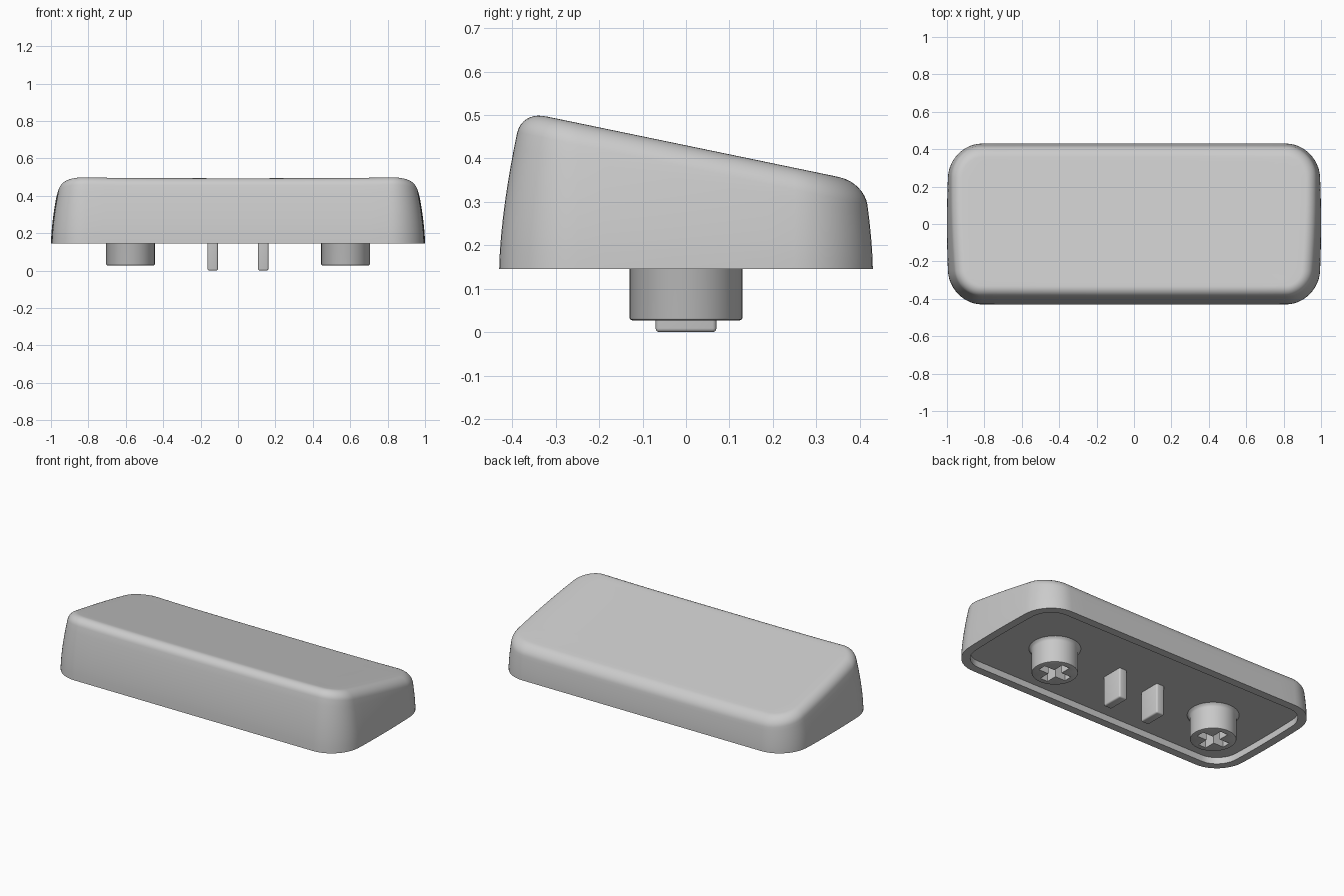
import bpy, bmesh, math

cube = bpy.data.objects.get("Cube")
if cube:
    bpy.data.objects.remove(cube)

BASE = 0.145          # height of the shell's lower rim
FLOOR = 0.185         # height of the recessed underside
HX, HY, CORNER = 1.0, 0.43, 0.18

grey = bpy.data.materials.new("light grey plastic")
grey.use_nodes = True
colour = (0.6, 0.6, 0.6, 1)
grey.diffuse_color = colour
grey.node_tree.nodes["Principled BSDF"].inputs["Base Color"].default_value = colour


def finish(name, bm, angle=40):
    bmesh.ops.recalc_face_normals(bm, faces=bm.faces)
    mesh = bpy.data.meshes.new(name)
    bm.to_mesh(mesh)
    bm.free()
    mesh.materials.append(grey)
    obj = bpy.data.objects.new(name, mesh)
    bpy.context.collection.objects.link(obj)
    bpy.ops.object.select_all(action='DESELECT')
    obj.select_set(True)
    bpy.context.view_layer.objects.active = obj
    bpy.ops.object.shade_smooth_by_angle(angle=math.radians(angle))
    return obj


def bridge(bm, a, b):
    n = len(a)
    for i in range(n):
        j = (i + 1) % n
        bm.faces.new((a[i], a[j], b[j], b[i]))


def outline(corner_steps=12, long_steps=16, short_steps=8):
    """Rounded rectangle as (x, y, normal x, normal y), short sides bowed."""
    pts = []
    for q, (sx, sy) in enumerate(((1, 1), (-1, 1), (-1, -1), (1, -1))):
        cx, cy = sx * (HX - CORNER), sy * (HY - CORNER)
        for k in range(corner_steps + 1):
            a = (q + k / corner_steps) * math.pi / 2
            c, s = math.cos(a), math.sin(a)
            pts.append((cx + CORNER * c, cy + CORNER * s, c, s))
        # straight run to the next corner
        steps = long_steps if q % 2 == 0 else short_steps
        x, y, c, s = pts[-1]
        for k in range(1, steps):
            f = 1 - 2 * k / steps
            pts.append((x * f, y, c, s) if q % 2 == 0 else (x, y * f, c, s))
    return [(x - 0.015 * math.copysign((y / HY) ** 2, x) * abs(x) ** 3, y, c, s)
            for x, y, c, s in pts]


def top_height(x, y):
    return 0.424 - 0.207 * y + 0.006 * min(abs(x) / 0.85, 1) ** 4


def taper(z):
    return 0.047 * max((z - BASE) / 0.34, 0) ** 1.6


LOOP = outline()


def wall_ring(bm, frac, inset=0, drop=0):
    """Ring at a fraction of the height up to `drop` below the sloping top."""
    ring = []
    for x, y, nx, ny in LOOP:
        px, py = x, y
        for _ in range(4):
            z = BASE + frac * (top_height(px, py) - drop - BASE)
            d = taper(z) + inset
            px, py = x - nx * d, y - ny * d
        ring.append(bm.verts.new((px, py, z)))
    return ring


# Shell: tapering wall, rounded upper edge, sloping dished top, recessed underside
bm = bmesh.new()
R = 0.05
rings = [wall_ring(bm, k / 8, 0, R) for k in range(9)]
for k in range(1, 9):
    a = k * math.pi / 16
    rings.append(wall_ring(bm, 1, R * (1 - math.cos(a)), R * (1 - math.sin(a))))
edge = [v.co.copy() for v in rings[-1]]
for f in (0.93, 0.8, 0.6, 0.4, 0.2):
    rings.append([bm.verts.new((p.x * f, p.y * f, top_height(p.x * f, p.y * f)))
                  for p in edge])
for a, b in zip(rings, rings[1:]):
    bridge(bm, a, b)
bm.faces.new(rings[-1])
under = [rings[0]]
for z in (BASE, FLOOR):
    under.append([bm.verts.new((x - 0.05 * nx, y - 0.05 * ny, z)) for x, y, nx, ny in LOOP])
for a, b in zip(under, under[1:]):
    bridge(bm, a, b)
bm.faces.new(under[-1])
finish("keycap_shell", bm)


# Stems: round posts with a flared root and a cross-shaped socket
def stem(name, cx):
    bm = bmesh.new()

    def circle(r, z):
        return [bm.verts.new((cx + r * math.cos(i * math.tau / 48),
                              r * math.sin(i * math.tau / 48), z)) for i in range(48)]

    profile = [(0.145, FLOOR), (0.136, 0.177), (0.13, 0.165),
               (0.13, 0.033), (0.128, 0.029), (0.123, 0.027)]
    loops = [circle(r, z) for r, z in profile]
    for a, b in zip(loops, loops[1:]):
        bridge(bm, a, b)
    arm, half = 0.095, 0.026
    quarter = [(arm, -half), (arm, half), (half, half)]
    cross = []
    for q in range(4):
        c, s = round(math.cos(q * math.pi / 2)), round(math.sin(q * math.pi / 2))
        cross += [(cx + x * c - y * s, x * s + y * c) for x, y in quarter]
    mouth = [bm.verts.new((x, y, 0.027)) for x, y in cross]
    bottom = [bm.verts.new((x, y, 0.17)) for x, y in cross]
    bridge(bm, mouth, bottom)
    bm.faces.new(bottom)
    rim = []
    for loop in (loops[-1], mouth):
        for i, v in enumerate(loop):
            rim.append(bm.edges.get((v, loop[(i + 1) % len(loop)])))
    bmesh.ops.triangle_fill(bm, edges=rim, use_beauty=True)
    finish(name, bm)


# Prongs: two slim bevelled blades between the stems
def prong(name, cx):
    bm = bmesh.new()
    bmesh.ops.create_cube(bm, size=1)
    for v in bm.verts:
        v.co = (cx + v.co.x * 0.055, v.co.y * 0.14, (v.co.z + 0.5) * 0.19)
    edges = [e for e in bm.edges if min(v.co.z for v in e.verts) < 0.01]
    bmesh.ops.bevel(bm, geom=edges, offset=0.009, segments=3, profile=0.5, affect='EDGES')
    finish(name, bm)


for side, s in (("left", 1), ("right", -1)):
    stem(side + "_stem", s * 0.575)
    prong(side + "_prong", s * 0.135)
